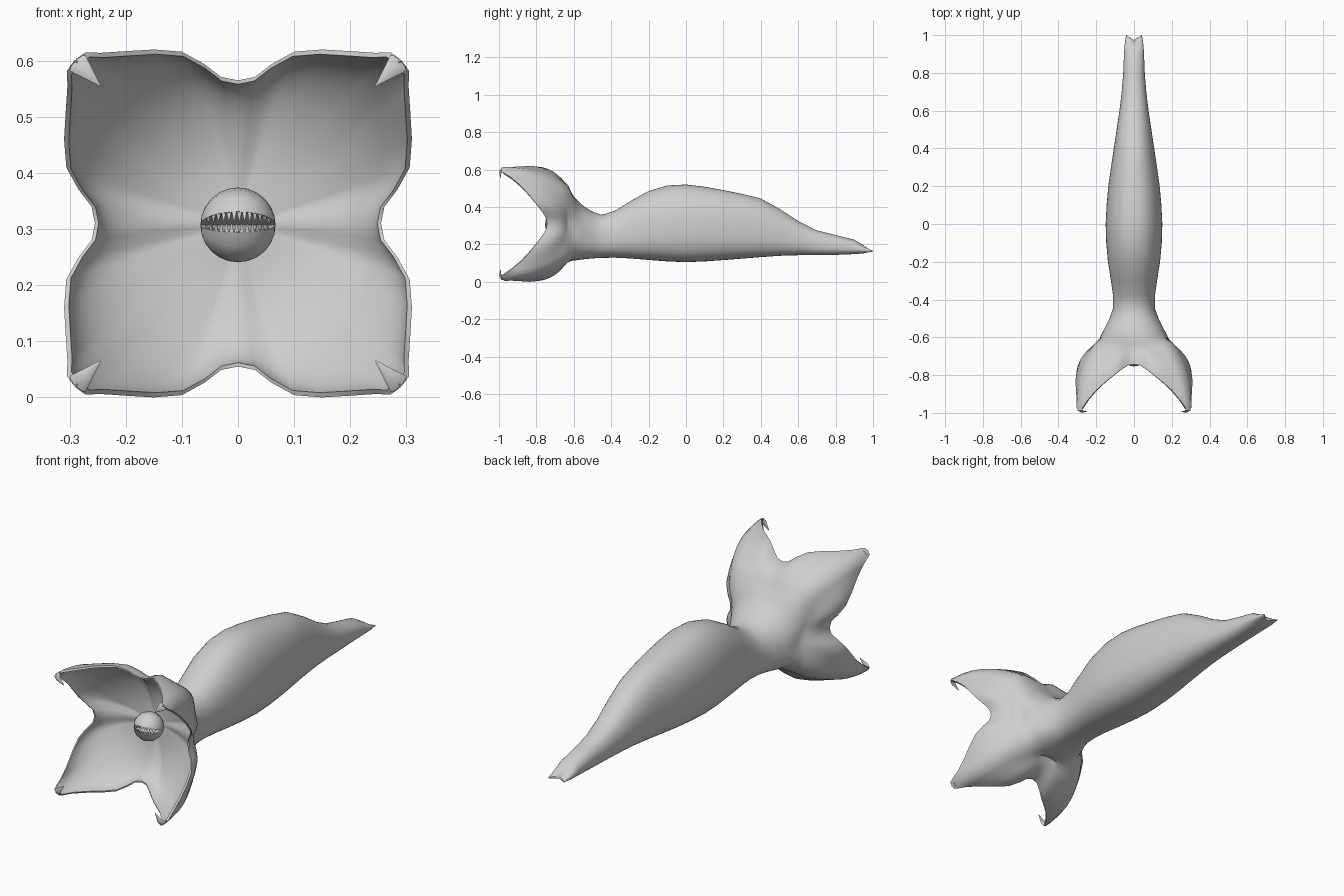
import bpy, bmesh, math
from mathutils import Vector

if "Cube" in bpy.data.objects:
    bpy.data.objects.remove(bpy.data.objects["Cube"])

grey = bpy.data.materials.new("pale_grey_skin")
grey.diffuse_color = (0.62, 0.62, 0.62, 1)
grey.use_nodes = True
grey.node_tree.nodes["Principled BSDF"].inputs["Base Color"].default_value = grey.diffuse_color
ZC = 0.31   # height of the head axis


def finish(name, bm, angle=50):
    bmesh.ops.recalc_face_normals(bm, faces=bm.faces)
    me = bpy.data.meshes.new(name)
    bm.to_mesh(me)
    bm.free()
    me.materials.append(grey)
    ob = bpy.data.objects.new(name, me)
    bpy.context.collection.objects.link(ob)
    bpy.ops.object.select_all(action='DESELECT')
    ob.select_set(True)
    bpy.context.view_layer.objects.active = ob
    bpy.ops.object.shade_smooth_by_angle(angle=math.radians(angle))
    return ob


def loft(bm, rings, cap_start=True, cap_end=True):
    vs = [[bm.verts.new(p) for p in r] for r in rings]
    n = len(vs[0])
    for a, b in zip(vs, vs[1:]):
        for i in range(n):
            bm.faces.new((a[i], a[(i + 1) % n], b[(i + 1) % n], b[i]))
    if cap_start:
        bm.faces.new(vs[0])
    if cap_end:
        bm.faces.new(vs[-1])


def full_ring(octant):
    """Mirror one octant (u, v, y) into a four-lobed ring around the head axis."""
    quarter = octant + [(v, u, y) for u, v, y in octant[-2:0:-1]]
    ring = []
    for q in range(4):
        for x, z, y in quarter:
            for _ in range(q):
                x, z = z, -x
            ring.append(Vector((x, y, ZC + z)))
    return ring


# petal rim: from the notch between petals to the petal tip
RIM = [(0, .255, -.743), (.03, .261, -.748), (.06, .284, -.765), (.1, .306, -.795),
       (.15, .31, -.835), (.2, .307, -.88), (.245, .304, -.932), (.272, .305, -.972),
       (.291, .291, -.99)]


def base_point(j):
    th = math.radians(45 * j / 8)
    s, c = math.sin(th), math.cos(th)
    r = .203 / (s ** 4 + c ** 4) ** .25 * (1 - .09 * math.cos(4 * th))
    return Vector((r * s, r * c, -.63))


def bezier(pts, t):
    while len(pts) > 1:
        pts = [a.lerp(b, t) for a, b in zip(pts, pts[1:])]
    return pts[0]


def flare(j):
    """Petals open sharply at the notch and more gradually toward the tip."""
    return .28 + .14 * min(1, j / 4)


def outer_octant(t):
    out = []
    for j, r in enumerate(RIM):
        b, r = base_point(j), Vector(r)
        c = Vector((r.x * .975, r.y * .975, -.63 + (r.z + .63) * flare(j)))
        out.append(tuple(bezier([b, c, r], t)))
    return out


def inner_octant(t):
    out = []
    for j, r in enumerate(RIM):
        b, r = base_point(j), Vector(r)
        c = Vector((r.x * .95, r.y * .95, -.63 + (r.z + .63) * (flare(j) + .08)))
        d = Vector((b.x * .9, b.y * .9, -.63))
        f = Vector((b.x * .22, b.y * .22, -.64))
        p = bezier([Vector((r.x * .973, r.y * .973, r.z)), c, d, f], t)
        if j < 2:   # raised seam between petals
            p.z -= .013 * math.sin(math.pi * t)
        out.append(tuple(p))
    return out


# body stations: y, top, bottom, half width
BODY = [(.985, .170, .160, .042), (.95, .195, .152, .05), (.9, .225, .148, .053),
        (.8, .25, .144, .057), (.7, .275, .143, .065), (.6, .325, .142, .077),
        (.5, .39, .139, .092), (.4, .445, .132, .107), (.3, .47, .124, .122),
        (.2, .49, .116, .136), (.1, .508, .109, .145), (0, .52, .105, .15),
        (-.1, .515, .109, .147), (-.2, .485, .117, .138), (-.3, .43, .125, .122),
        (-.38, .38, .129, .111), (-.45, .358, .128, .112), (-.5, .375, .125, .13),
        (-.55, .406, .12, .155), (-.595, .45, .114, .178)]


def body_ring(y, top, bot, hw):
    zc = bot + .43 * (top - bot)
    ring = []
    for k in range(64):
        a = 2 * math.pi * k / 64
        s, c = math.sin(a), math.cos(a)
        n = 2.2 if c > 0 else 2.6
        r = 1 / (abs(s) ** n + abs(c) ** n) ** (1 / n)
        x = hw * r * s
        z = zc + r * c * ((top - zc) if c > 0 else (zc - bot))
        # forked tail end
        yy = .968 + .032 * min(1, abs(x) / .04) if y > .98 else y
        ring.append((x, yy, z))
    return ring


# body, petals and mouth lining as one continuous skin
bm = bmesh.new()
rings = [body_ring(*s) for s in BODY]
rings += [full_ring(outer_octant(i / 8)) for i in range(9)]
rings += [full_ring(inner_octant(i / 12)) for i in range(13)]
loft(bm, rings)
finish("body_and_petals", bm)

# hooked claw on each petal tip
for sx in (-1, 1):
    for sz in (-1, 1):
        bm = bmesh.new()
        side = Vector((sx, 0, -sz)).normalized()
        path = [(.286, -.965, .02), (.286, -.985, .02), (.273, -.995, .014), (.245, -.99, .001)]
        normals = [(1, 0), (.9, -.4), (.3, -.95), (.1, -1)]
        rings = []
        for (d, y, r), (na, ny) in zip(path, normals):
            nrm = Vector((sx * na * .707, ny, sz * na * .707))
            ctr = Vector((sx * d, y, ZC + sz * d))
            ring = []
            for k in range(8):
                a = math.pi * k / 4
                p = ctr + side * r * math.cos(a) + nrm * r * .3 * math.sin(a)
                p.y = max(p.y, -1)
                ring.append(p)
            rings.append(ring)
        loft(bm, rings)
        finish("claw", bm, 40)

# round inner head with a wedge-shaped mouth opening
R, CEN, GAP, TILT = .067, Vector((0, -.688, .307)), math.radians(16), math.radians(5)


def ball_point(lat, lon, r=R):
    rho = r * math.cos(lat)
    return CEN + Vector((r * math.sin(lat), -rho * math.cos(lon + TILT), rho * math.sin(lon + TILT)))


bm = bmesh.new()
lats = [math.radians(-90 + 180 * i / 12) for i in range(13)]
lons = [GAP + (2 * math.pi - 2 * GAP) * i / 14 for i in range(15)]
grid = [[bm.verts.new(ball_point(la, lo)) for la in lats] for lo in lons]
axis = [bm.verts.new(CEN + Vector((R * math.sin(la), 0, 0))) for la in lats]
strips = [axis] + grid + [axis]
for a, b in zip(strips, strips[1:]):
    for i in range(12):
        bm.faces.new((a[i], a[i + 1], b[i + 1], b[i]))
bmesh.ops.remove_doubles(bm, verts=bm.verts, dist=1e-5)
finish("inner_head", bm, 45)

# rows of pointed teeth along both jaws
bm = bmesh.new()
COUNT = 13
for jaw in (-1, 1):
    for i in range(COUNT):
        x = -.88 + 1.76 * (i + .25 + .25 * jaw) / (COUNT - .5)
        lat = math.asin(x)
        step = .065
        corners = [ball_point(lat - step, jaw * GAP, R * .98), ball_point(lat + step, jaw * GAP, R * .98),
                   ball_point(lat, jaw * GAP, R * .86)]
        tip = bm.verts.new(ball_point(lat, -jaw * GAP * .1, R * .98))
        vs = [bm.verts.new(p) for p in corners]
        bm.faces.new(vs)
        for k in range(3):
            bm.faces.new((vs[k], vs[(k + 1) % 3], tip))
finish("teeth", bm, 30)
